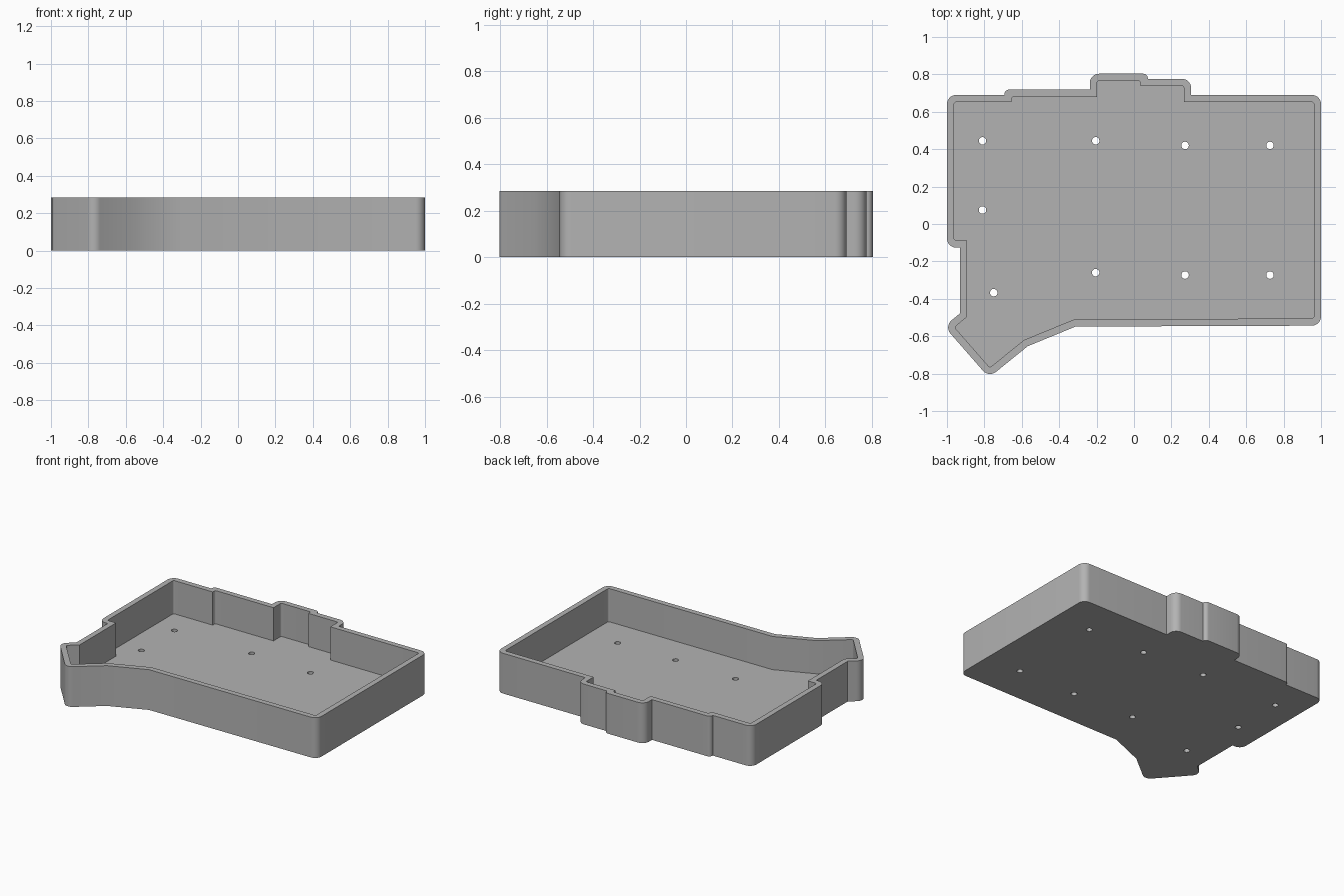
import bpy
import bmesh
import math
from mathutils import Vector

if "Cube" in bpy.data.objects:
    bpy.data.objects.remove(bpy.data.objects["Cube"], do_unlink=True)

HEIGHT, FLOOR, WALL = 0.285, 0.05, 0.0385
HOLE_RADIUS = 0.02

# Cavity outline, clockwise from the back right corner
CAVITY = [Vector(p) for p in (
    (-.9615, .652), (-.655, .652), (-.655, .68), (-.198, .68), (-.198, .765),
    (.036, .765), (.036, .738), (.267, .738), (.267, .652), (.9615, .652),
    (.9615, -.505), (-.32, -.51), (-.588, -.62), (-.771, -.768),
    (-.96, -.552), (-.893, -.497), (-.893, -.088), (-.9615, -.088))]

# Screw hole centres
HOLES = [(-.81, .445), (-.205, .445), (.273, .42), (.727, .42), (-.81, .075),
         (-.75, -.367), (-.205, -.26), (.273, -.273), (.727, -.273)]


def corners(points):
    """Each corner with its incoming and outgoing edge."""
    n = len(points)
    for i, p in enumerate(points):
        yield p, p - points[i - 1], points[(i + 1) % n] - p


def offset(points, distance):
    """Outward mitred copy of a clockwise outline."""
    result = []
    for p, a, b in corners(points):
        na = Vector((-a.y, a.x)).normalized()
        nb = Vector((-b.y, b.x)).normalized()
        result.append(p + (na + nb) * distance / (1 + na.dot(nb)))
    return result


def round_convex(points, radius, steps=8):
    """Replace the outward corners with arcs that fit their edges."""
    result = []
    for p, a, b in corners(points):
        turn = math.atan2(a.x * b.y - a.y * b.x, a.dot(b))
        if turn > -0.3:
            result.append(p)
            continue
        half = math.tan(-turn / 2)
        reach = min(radius * half, a.length * 0.95, b.length * 0.95)
        r = reach / half
        start = p - a.normalized() * reach
        normal = Vector((-a.y, a.x)).normalized()
        centre = start - normal * r
        angle = math.atan2(normal.y, normal.x)
        for k in range(steps + 1):
            t = angle + turn * k / steps
            result.append(centre + Vector((math.cos(t), math.sin(t))) * r)
    return result


def circle(centre, radius, sides=24):
    return [Vector(centre) + radius * Vector((math.cos(t), math.sin(t)))
            for t in (math.tau * k / sides for k in range(sides))]


bm = bmesh.new()


def ring(points, z):
    """Closed loop of edges at one height."""
    verts = [bm.verts.new((p.x, p.y, z)) for p in points]
    edges = [bm.edges.new((verts[i - 1], v)) for i, v in enumerate(verts)]
    return verts, edges


def wall(low, high):
    """Vertical faces between two matching rings."""
    a, b = low[0], high[0]
    for i in range(len(a)):
        bm.faces.new((a[i - 1], a[i], b[i], b[i - 1]))


def cap(rings):
    """Flat face between an outline and the outlines inside it."""
    bmesh.ops.triangle_fill(bm, use_beauty=True, use_dissolve=False,
                            edges=[e for r in rings for e in r[1]],
                            normal=(0, 0, 1))


# Rings of the shell, the cavity and the screw holes
outer = round_convex(offset(CAVITY, WALL), 0.05)
inner = round_convex(CAVITY, 0.012)
outer_low, outer_top = ring(outer, 0), ring(outer, HEIGHT)
inner_low, inner_top = ring(inner, FLOOR), ring(inner, HEIGHT)
holes_low = [ring(circle(c, HOLE_RADIUS), 0) for c in HOLES]
holes_top = [ring(circle(c, HOLE_RADIUS), FLOOR) for c in HOLES]

# Underside, floor and rim, then all the upright walls
cap([outer_low] + holes_low)
cap([inner_low] + holes_top)
cap([outer_top, inner_top])
wall(outer_low, outer_top)
wall(inner_low, inner_top)
for low, top in zip(holes_low, holes_top):
    wall(low, top)
bmesh.ops.recalc_face_normals(bm, faces=bm.faces[:])

mesh = bpy.data.meshes.new("case_tray")
bm.to_mesh(mesh)
bm.free()
tray = bpy.data.objects.new("case_tray", mesh)
bpy.context.collection.objects.link(tray)

# Plain grey plastic
grey = bpy.data.materials.new("grey_plastic")
grey.use_nodes = True
colour = (0.45, 0.45, 0.45, 1)
grey.diffuse_color = colour
for node in grey.node_tree.nodes:
    if node.type == "BSDF_PRINCIPLED":
        node.inputs["Base Color"].default_value = colour
mesh.materials.append(grey)

# Smooth arcs with sharp rims
bpy.ops.object.select_all(action="DESELECT")
tray.select_set(True)
bpy.context.view_layer.objects.active = tray
bpy.ops.object.shade_smooth_by_angle(angle=math.radians(30))
